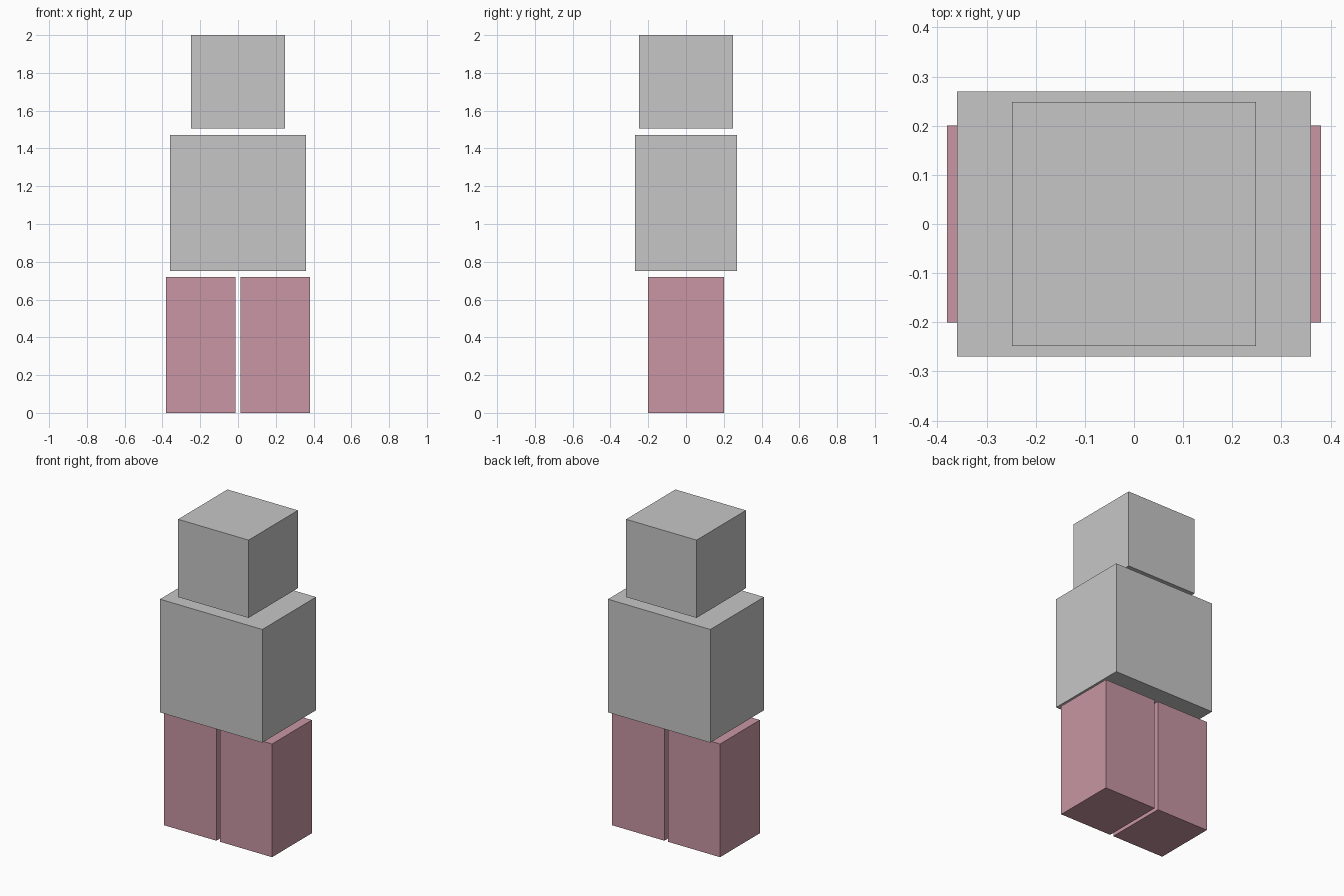
import bpy

if "Cube" in bpy.data.objects:
    bpy.data.objects.remove(bpy.data.objects["Cube"])


def material(name, rgb):
    m = bpy.data.materials.new(name)
    m.diffuse_color = (*rgb, 1.0)
    m.use_nodes = True
    m.node_tree.nodes["Principled BSDF"].inputs["Base Color"].default_value = m.diffuse_color
    return m


def box(name, lo, hi, mat):
    """Axis-aligned block spanning two opposite corners."""
    centre = [(a + b) / 2 for a, b in zip(lo, hi)]
    bpy.ops.mesh.primitive_cube_add(size=1, location=centre)
    ob = bpy.context.object
    ob.name = name
    ob.scale = [b - a for a, b in zip(lo, hi)]
    bpy.ops.object.transform_apply(location=False, rotation=False, scale=True)
    ob.data.materials.append(mat)
    return ob


grey = material("light grey", (0.57, 0.565, 0.568))
pink = material("dusty pink", (0.58, 0.305, 0.366))

# Legs, with a narrow gap between them
box("left_leg", (-0.38, -0.20, 0.0), (-0.012, 0.20, 0.72), pink)
box("right_leg", (0.012, -0.20, 0.0), (0.38, 0.20, 0.72), pink)

# Torso and head, floating just above the part below
box("torso", (-0.36, -0.27, 0.75), (0.36, 0.27, 1.47), grey)
box("head", (-0.248, -0.248, 1.505), (0.248, 0.248, 2.0), grey)
